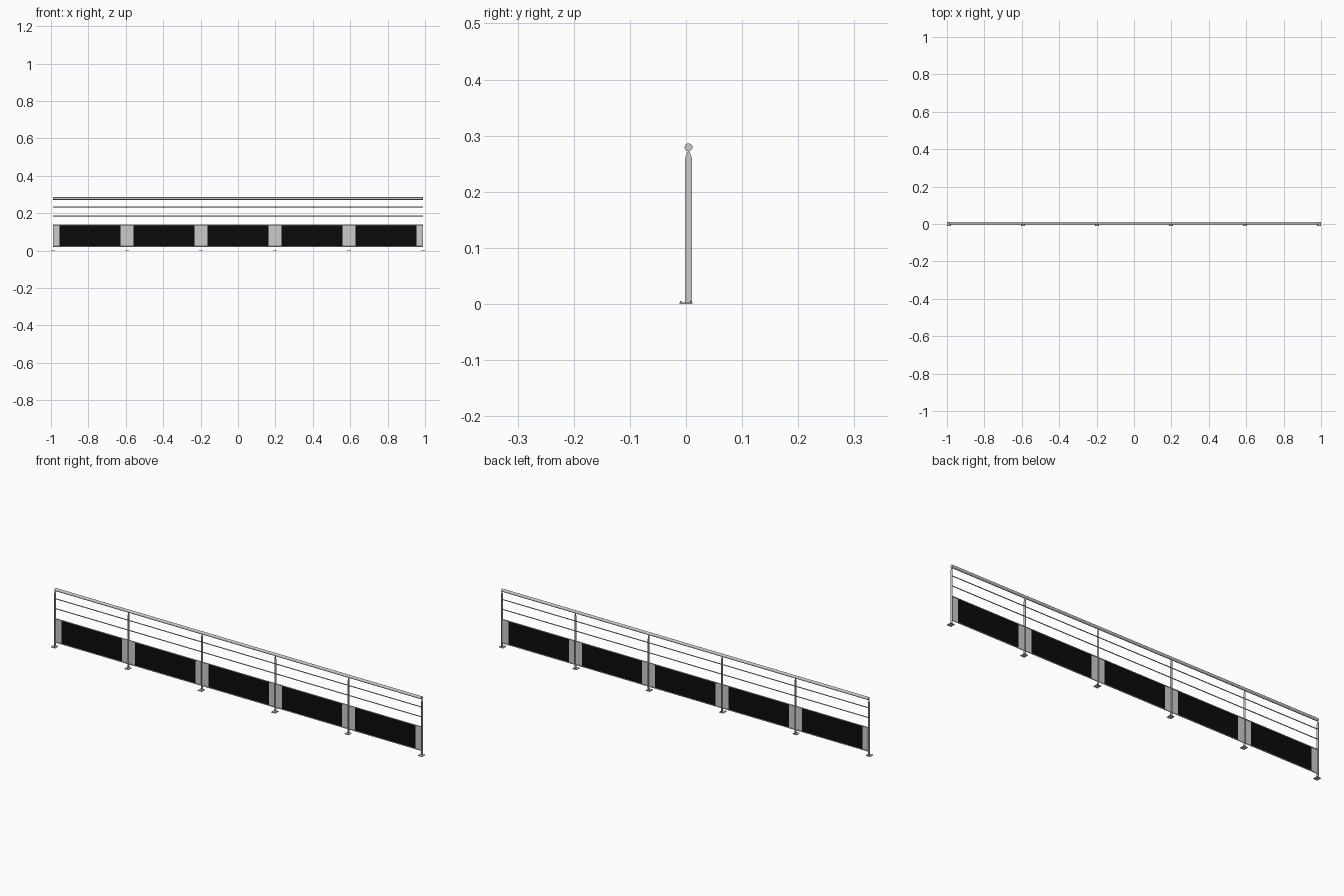
import bpy, bmesh
from mathutils import Matrix, Vector

if "Cube" in bpy.data.objects:
    bpy.data.objects.remove(bpy.data.objects["Cube"])

YC = 0.0045            # centre line of the posts and rails
END = 0.989            # x of the outermost posts
BAYS = 5
STEP = 2 * END / BAYS


def material(name, c):
    m = bpy.data.materials.new(name)
    m.diffuse_color = (c, c, c, 1)
    m.use_nodes = True
    m.node_tree.nodes["Principled BSDF"].inputs["Base Color"].default_value = m.diffuse_color
    return m


def finish(name, bm, mat=None):
    bmesh.ops.recalc_face_normals(bm, faces=bm.faces)
    me = bpy.data.meshes.new(name)
    bm.to_mesh(me)
    bm.free()
    ob = bpy.data.objects.new(name, me)
    bpy.context.collection.objects.link(ob)
    if mat:
        me.materials.append(mat)
    return ob


def extrude_x(name, profile, x, depth):
    """Solid from a (y, z) profile, centred on x."""
    bm = bmesh.new()
    f = bm.faces.new([bm.verts.new((x - depth / 2, y, z)) for y, z in profile])
    r = bmesh.ops.extrude_face_region(bm, geom=[f])
    vs = [v for v in r["geom"] if isinstance(v, bmesh.types.BMVert)]
    bmesh.ops.translate(bm, verts=vs, vec=(depth, 0, 0))
    return finish(name, bm)


def rail(name, z, radius, sides):
    bm = bmesh.new()
    bmesh.ops.create_cone(bm, cap_ends=True, segments=sides, radius1=radius,
                          radius2=radius, depth=2 * END,
                          matrix=Matrix.Translation((0, YC, z)) @ Matrix.Rotation(1.5707963, 4, 'Y'))
    for f in bm.faces:
        f.smooth = len(f.verts) == 4
    return finish(name, bm)


def sheet(name, x0, x1, mat):
    bm = bmesh.new()
    bm.faces.new([bm.verts.new((x, YC, z)) for x, z in
                  ((x0, 0.022), (x1, 0.022), (x1, 0.137), (x0, 0.137))])
    return finish(name, bm, mat)


black = material("black_panel", 0.003)
white = material("white_panel", 1.0)

# handrail and thin lower rails
rail("handrail", 0.279, 0.007, 20)
for i, z in enumerate((0.022, 0.137, 0.186, 0.234)):
    rail(f"thin_rail_{i}", z, 0.0022, 10)

# flat-bar posts with a tapered top, standing on bolted foot plates
post = [(-0.002, 0.002), (0.011, 0.002), (0.011, 0.256), (0.0097, 0.263), (0.006, 0.272),
        (0.003, 0.272), (-0.0007, 0.263), (-0.002, 0.256)]
plate = [(-0.012, 0), (0.012, 0), (0.012, 0.0025), (-0.012, 0.0025)]
for i in range(BAYS + 1):
    x = -END + i * STEP
    extrude_x(f"post_{i}", post, x, 0.0015)
    extrude_x(f"foot_plate_{i}", plate, x, 0.022)
    bm = bmesh.new()
    for sx in (-0.008, 0.008):
        for y in (-0.0095, 0.0095):
            bmesh.ops.create_cone(bm, cap_ends=True, segments=6, radius1=0.0016,
                                  radius2=0.0012, depth=0.0025,
                                  matrix=Matrix.Translation((x + sx, y, 0.0037)))
    finish(f"foot_bolts_{i}", bm)

# infill sheets: black centre with white side strips in each bay
for i in range(BAYS):
    x0 = -END + i * STEP
    x1 = x0 + STEP
    m = 0.035
    sheet(f"infill_left_{i}", x0 + 0.001, x0 + m, white)
    sheet(f"infill_centre_{i}", x0 + m, x1 - m, black)
    sheet(f"infill_right_{i}", x1 - m, x1 - 0.001, white)
